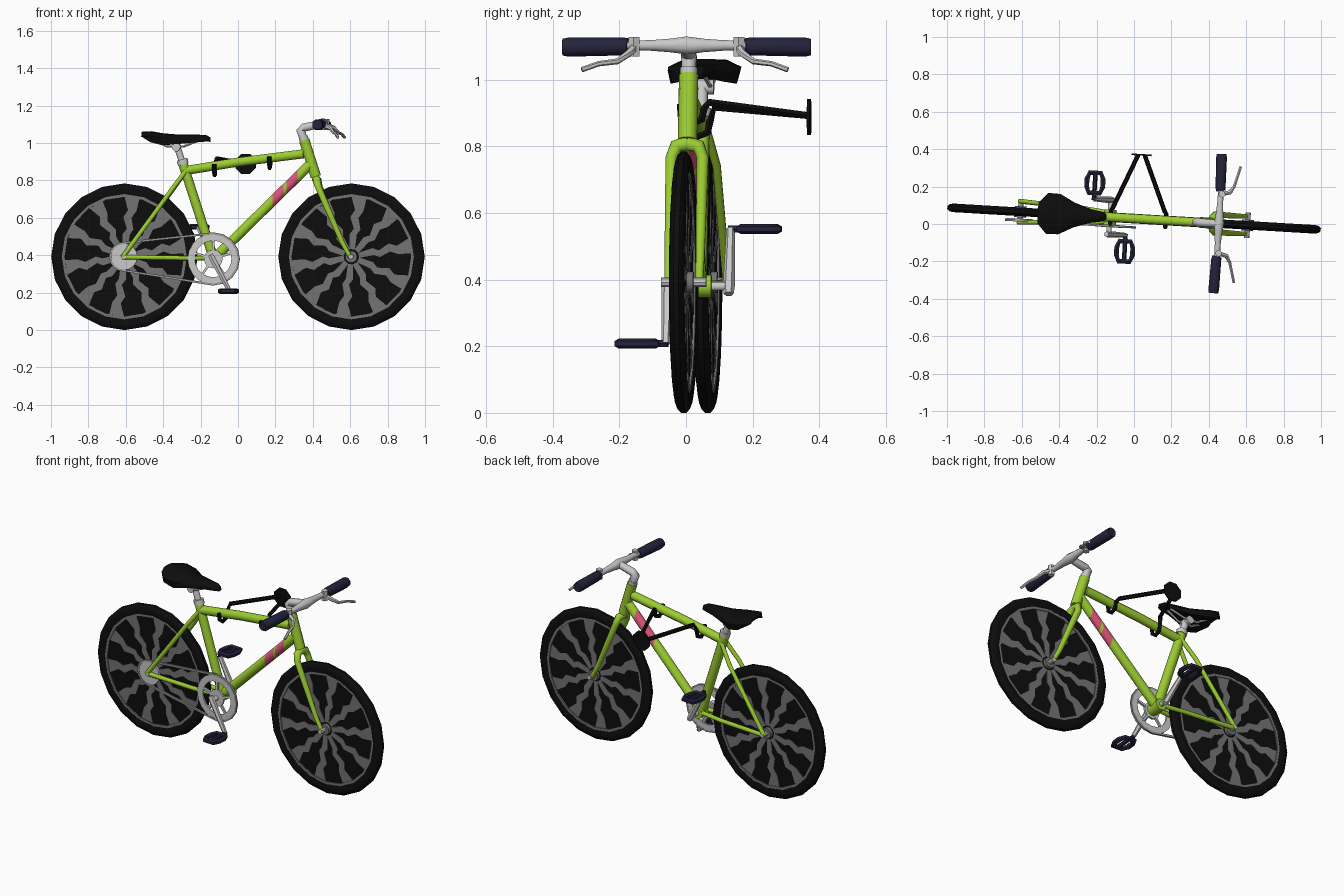
import bpy, bmesh, math
from mathutils import Vector, Matrix

if "Cube" in bpy.data.objects:
    bpy.data.objects.remove(bpy.data.objects["Cube"])

# The whole bike is turned slightly about z; parts are built in bike space (along, side, up)
PLACE = Matrix.Translation((0, 0.029, 0)) @ Matrix.Rotation(math.radians(-3.4), 4, 'Z')


def material(name, rgb):
    m = bpy.data.materials.new(name)
    m.diffuse_color = (*rgb, 1)
    m.use_nodes = True
    m.node_tree.nodes["Principled BSDF"].inputs["Base Color"].default_value = m.diffuse_color
    return m


GREEN = material("lime_green", (0.33, 0.61, 0.03))
PINK = material("pink", (0.72, 0.09, 0.19))
SILVER = material("silver", (0.58, 0.58, 0.58))
CHAIN = material("chain_grey", (0.32, 0.32, 0.32))
GREY = material("spoke_grey", (0.17, 0.17, 0.17))
BLACK = material("black", (0.004, 0.004, 0.004))
NAVY = material("dark_navy", (0.017, 0.017, 0.045))


def finish(name, bm, mats, angle=50):
    bmesh.ops.remove_doubles(bm, verts=bm.verts, dist=1e-5)
    bmesh.ops.recalc_face_normals(bm, faces=bm.faces)
    me = bpy.data.meshes.new(name)
    bm.to_mesh(me)
    bm.free()
    for m in mats:
        me.materials.append(m)
    me.transform(PLACE)
    me.shade_smooth()
    me.set_sharp_from_angle(angle=math.radians(angle))
    ob = bpy.data.objects.new(name, me)
    bpy.context.collection.objects.link(ob)
    return ob


def skin(bm, rings, closed):
    n = len(rings[0])
    pairs = list(zip(rings, rings[1:])) + ([(rings[-1], rings[0])] if closed else [])
    for a, b in pairs:
        for i in range(n):
            bm.faces.new((a[i], a[(i + 1) % n], b[(i + 1) % n], b[i]))
    if not closed:
        bm.faces.new(rings[0])
        bm.faces.new(rings[-1])


def sweep(pts, r, n=8, closed=False):
    """Round tube along a path, one radius or one per point."""
    pts = [Vector(p) for p in pts]
    k = len(pts)
    rad = r if isinstance(r, (list, tuple)) else [r] * k
    tans = []
    for i in range(k):
        a = pts[i - 1] if (i or closed) else pts[0]
        b = pts[(i + 1) % k] if (i < k - 1 or closed) else pts[i]
        tans.append((b - a).normalized())
    axes = [Vector(a) for a in ((1, 0, 0), (0, 1, 0), (0, 0, 1))]
    ref = min(axes, key=lambda a: max(abs(t.dot(a)) for t in tans))
    bm = bmesh.new()
    rings = []
    for p, t, q in zip(pts, tans, rad):
        s = t.cross(ref).normalized()
        u = s.cross(t)
        ang = [2 * math.pi * (j + 0.5) / n for j in range(n)]
        rings.append([bm.verts.new(p + q * (s * math.cos(a) + u * math.sin(a))) for a in ang])
    skin(bm, rings, closed)
    return bm


def tube(name, pts, r, mat, n=8, closed=False):
    return finish(name, sweep(pts, r, n, closed), [mat])


def lathe(name, x, z, prof, mat, n=20):
    """Closed (radius, side) profile turned about a wheel axle."""
    bm = bmesh.new()
    rings = []
    for i in range(n):
        a = 2 * math.pi * i / n
        rings.append([bm.verts.new((x + r * math.cos(a), v, z + r * math.sin(a))) for r, v in prof])
    skin(bm, rings, True)
    return finish(name, bm, [mat], 40)


def band(r0, r1, v0, v1):
    return [(r0, v0), (r1, v0), (r1, v1), (r0, v1)]


# Wheels: tyre, rim, dark disc and ten jagged spokes
SPOKE = [(.04, -.014), (.12, -.014), (.15, -.030), (.21, -.012), (.25, -.034), (.325, -.042),
         (.325, .042), (.25, .012), (.21, .032), (.15, .006), (.12, .024), (.04, .014)]
RZ = 0.392
for label, x in (("rear", -0.608), ("front", 0.608)):
    lathe(label + "_tyre", x, RZ, [(.335, -.018), (.36, -.023), (.38, -.019), (.392, -.008),
                                   (.392, .008), (.38, .019), (.36, .023), (.335, .018)], BLACK)
    lathe(label + "_rim", x, RZ, band(.32, .338, -.017, .017), GREY)
    lathe(label + "_wheel_disc", x, RZ, band(0, .325, -.010, .010), BLACK)
    bm = bmesh.new()
    for k in range(10):
        a = 2 * math.pi * (k + 0.3) / 10
        c, s = math.cos(a), math.sin(a)
        rings = [[bm.verts.new((x + r * c - t * s, v, RZ + r * s + t * c)) for r, t in SPOKE]
                 for v in (-.0125, .0125)]
        skin(bm, rings, False)
    finish(label + "_spokes", bm, [GREY], 20)
    lathe(label + "_hub", x, RZ, band(0, .032, -.03, .03), GREY, 12)
    lathe(label + "_axle", x, RZ, band(0, .014, -.068, .068), SILVER, 8)

# Main frame
BB = (-0.13, 0, 0.38)
tube("seat_tube", [(-.13, 0, .38), (-.295, 0, .89)], .027, GREEN)
tube("top_tube", [(-.28, 0, .853), (0, 0, .898), (.35, 0, .942)], .026, GREEN)
tube("head_tube", [(.355, 0, 1.015), (.417, 0, .82)], .029, GREEN, 10)
tube("bottom_bracket", [(-.13, -.04, .38), (-.13, .04, .38)], .035, GREEN, 10)

# Down tube with two slanted pink stripes
bm = sweep([(-.125, 0, .385), (.385, 0, .885)], .028)
STRIPES = ((.187, .246), (.260, .320))
for cut in [c for s in STRIPES for c in s]:
    bmesh.ops.bisect_plane(bm, geom=bm.verts[:] + bm.edges[:] + bm.faces[:],
                           plane_co=(cut, 0, 0), plane_no=(1, 0, 0))
for f in bm.faces:
    cx = f.calc_center_median().x
    f.material_index = int(any(a < cx < b for a, b in STRIPES))
finish("down_tube", bm, [GREEN, PINK])

# Paired parts: stays, fork legs, grips, brake levers, seat rails, cranks and pedals
for side, s in (("left", 1), ("right", -1)):
    tube(side + "_chain_stay", [(-.615, s * .055, .39), (-.30, s * .042, .385), (-.14, s * .025, .385)],
         .013, GREEN)
    tube(side + "_seat_stay", [(-.615, s * .057, .39), (-.36, s * .042, .74), (-.28, s * .016, .85)],
         .013, GREEN)
    tube(side + "_fork_leg", [(.418, 0, .808), (.424, s * .034, .80), (.433, s * .047, .765),
                              (.515, s * .047, .575), (.56, s * .047, .47), (.607, s * .047, .385)],
         [.024, .022, .019, .016, .014, .012], GREEN)
    tube(side + "_grip", [(.455, s * .175, 1.10), (.452, s * .19, 1.10), (.448, s * .355, 1.098),
                          (.447, s * .373, 1.098)], [.026, .029, .031, .027], NAVY)
    tube(side + "_brake_clamp", [(.462, s * .158, 1.07), (.462, s * .158, 1.128)], .019, SILVER, 6)
    tube(side + "_brake_lever", [(.465, s * .16, 1.095), (.505, s * .17, 1.08), (.525, s * .205, 1.055),
                                 (.54, s * .26, 1.048), (.553, s * .31, 1.03)],
         [.014, .012, .009, .008, .008], SILVER, 6)
    tube(side + "_seat_rail", [(-.44, s * .035, 1.015), (-.38, s * .025, .982), (-.29, s * .025, .982),
                               (-.21, s * .012, 1.015)], .007, SILVER, 6)
    px, pz = -.13 - s * .09, .38 + s * .172
    tube(side + "_crank", [(-.13 + s * .012, s * .092, .38 - s * .023), (-.13, s * .092, .38),
                           (px, s * .092, pz)], [.015, .018, .013], SILVER, 6)
    tube(side + "_pedal_axle", [(px, s * .085, pz), (px, s * .24, pz)], .012, NAVY, 6)
    tube(side + "_pedal_frame", [(px + a, s * .178 + b, pz) for a, b in
                                 ((-.030, -.054), (.030, -.054), (.043, -.02), (.043, .02),
                                  (.030, .054), (-.030, .054), (-.043, .02), (-.043, -.02))],
         .015, NAVY, 6, True)

# Drivetrain on the right hand side
tube("crank_axle", [(-.13, -.10, .38), (-.13, .10, .38)], .014, SILVER)
lathe("chainring", -.13, .38, band(.098, .137, -.052, -.042), SILVER, 20)
lathe("chainring_centre", -.13, .38, band(0, .05, -.054, -.042), SILVER, 12)
for k in range(5):
    a = 2 * math.pi * (k + .25) / 5
    d = Vector((math.cos(a), 0, math.sin(a)))
    c = Vector((-.13, -.047, .38))
    tube("chainring_arm", [c + d * .04, c + d * .105], [.010, .008], SILVER, 4)
lathe("rear_sprocket", -.608, RZ, band(0, .072, -.050, -.036), SILVER, 16)
loop = []
for cx, cz, r, start in ((-.13, .38, .137, -90), (-.608, RZ, .074, 90)):
    for i in range(9):
        a = math.radians(start + i * 22.5)
        loop.append((cx + r * math.cos(a), -.047, cz + r * math.sin(a)))
tube("chain", loop, .008, CHAIN, 4, True)

# Seat and seat post
tube("seat_post", [(-.285, 0, .86), (-.328, 0, .985)], .019, SILVER)
tube("seat_collar", [(-.292, 0, .885), (-.300, 0, .912)], .031, SILVER)
tube("seat_clamp", [(-.33, -.035, .978), (-.33, .035, .978)], .024, SILVER)
bm = bmesh.new()
rings = []
for x, w, top, low in ((-.515, .055, 1.060, 1.035), (-.465, .110, 1.063, 1.005), (-.40, .108, 1.052, .988),
                       (-.32, .066, 1.045, .995), (-.23, .036, 1.046, 1.003), (-.17, .026, 1.042, 1.008),
                       (-.148, .014, 1.030, 1.012)):
    sec = [(0, top), (.6 * w, top - .003), (w, top - .024), (.92 * w, low), (.55 * w, low + .012)]
    sec += [(0, low + .014)] + [(-y, z) for y, z in reversed(sec[1:])]
    rings.append([bm.verts.new((x, y, z)) for y, z in sec])
skin(bm, rings, False)
finish("seat", bm, [BLACK], 60)

# Stem and handlebar
tube("headset", [(.349, 0, 1.035), (.355, 0, 1.013)], .026, SILVER, 10)
tube("stem", [(.352, 0, 1.02), (.335, 0, 1.068), (.35, 0, 1.082), (.455, 0, 1.105)],
     [.022, .025, .024, .021], SILVER)
tube("handlebar", [(.455, v, 1.103) for v in (-.20, -.11, -.05, 0, .05, .11, .20)],
     [.016, .017, .022, .029, .022, .017, .016], SILVER)

# Wall hanger hooked under the top tube
for name, x, zt, end in (("rear_hanger_arm", -.125, .876, 0), ("front_hanger_arm", .17, .915, .04)):
    tube(name, [(x, -.036, zt + .012), (x, -.034, zt - .025), (x, -.005, zt - .048), (x, .028, zt - .035),
                (x, .036, zt), (x + (.01 - x) * .06, .05, .918 if x < 0 else .932),
                (end, .335, .893), (end, .345, .893)], .012, BLACK, 6)
tube("hanger_plate", [(.02, .338, .888), (.02, .347, .888)], .059, BLACK)
